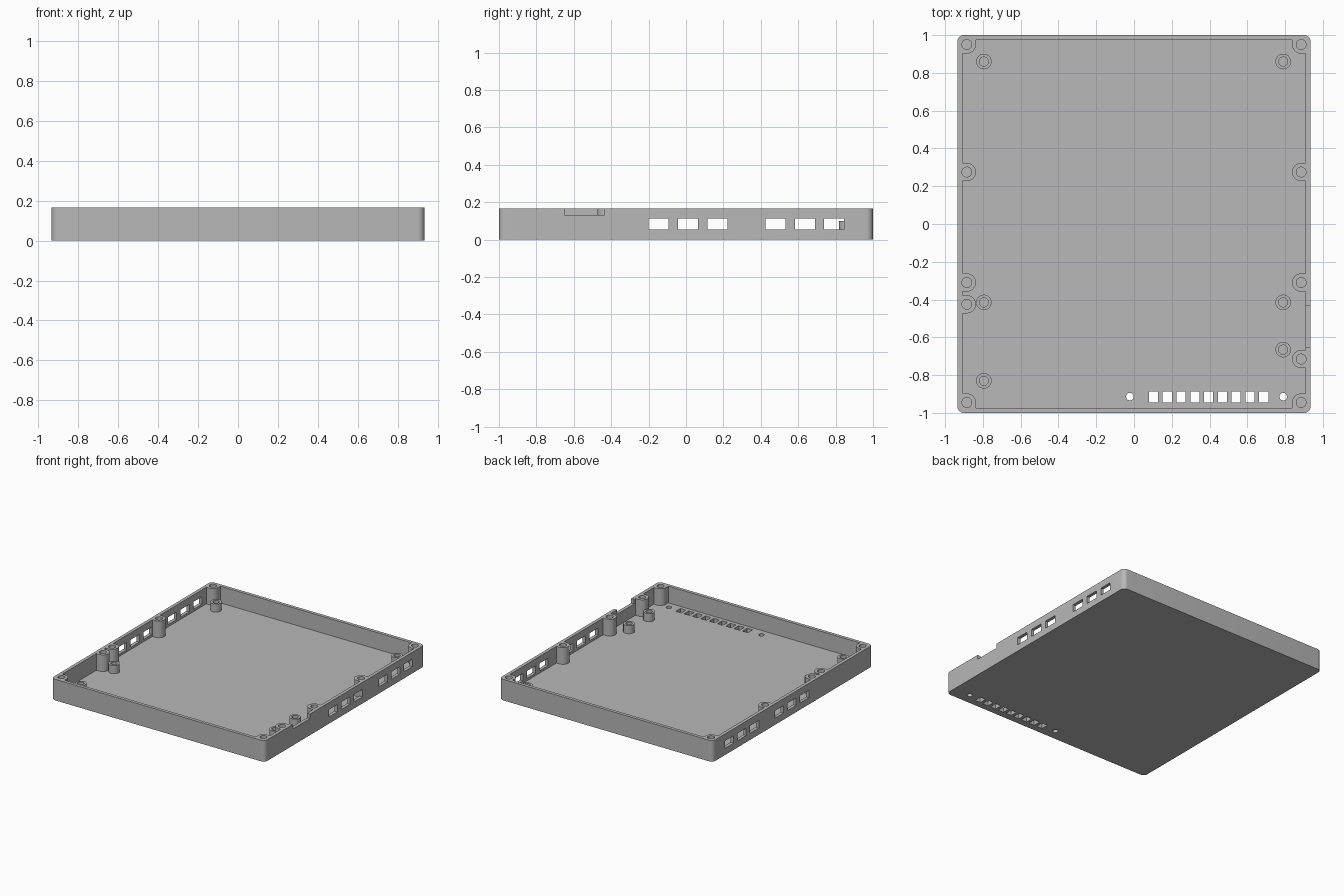
import bpy, bmesh, math
from mathutils import Vector

HX, HY, H = 0.935, 1.0, 0.167      # outer half sizes and height
WALL, FLOOR = 0.026, 0.035
POST_R, HOLE_R = 0.048, 0.026

if "Cube" in bpy.data.objects:
    bpy.data.objects.remove(bpy.data.objects["Cube"], do_unlink=True)

grey = bpy.data.materials.new("mid grey plastic")
grey.use_nodes = True
grey.diffuse_color = (0.48, 0.48, 0.48, 1)
grey.node_tree.nodes["Principled BSDF"].inputs["Base Color"].default_value = grey.diffuse_color


def make(name, bm):
    bmesh.ops.recalc_face_normals(bm, faces=bm.faces)
    mesh = bpy.data.meshes.new(name)
    bm.to_mesh(mesh)
    bm.free()
    mesh.materials.append(grey)
    ob = bpy.data.objects.new(name, mesh)
    bpy.context.collection.objects.link(ob)
    return ob


def prism(bm, outline, z0, z1):
    """Extrude a closed outline of (x, y) points from z0 to z1."""
    face = bm.faces.new([bm.verts.new((x, y, z0)) for x, y in outline])
    top = bmesh.ops.extrude_face_region(bm, geom=[face])["geom"]
    verts = [v for v in top if isinstance(v, bmesh.types.BMVert)]
    bmesh.ops.translate(bm, verts=verts, vec=(0, 0, z1 - z0))


def arc(cx, cy, r, a0, a1, n):
    return [(cx + r * math.cos(math.radians(a0 + (a1 - a0) * i / n)),
             cy + r * math.sin(math.radians(a0 + (a1 - a0) * i / n))) for i in range(n + 1)]


def box(bm, x0, x1, y0, y1, z0, z1):
    prism(bm, [(x0, y0), (x1, y0), (x1, y1), (x0, y1)], z0, z1)


def cylinder(bm, x, y, r, z0, z1):
    prism(bm, arc(x, y, r, 0, 360, 32)[:-1], z0, z1)


def boolean(target, tool, operation):
    mod = target.modifiers.new(operation, 'BOOLEAN')
    mod.operation, mod.object, mod.solver = operation, tool, 'EXACT'
    bpy.context.view_layer.objects.active = target
    bpy.ops.object.modifier_apply(modifier=mod.name)
    bpy.data.objects.remove(tool, do_unlink=True)


def smooth(ob):
    bpy.ops.object.select_all(action='DESELECT')
    ob.select_set(True)
    bpy.context.view_layer.objects.active = ob
    bpy.ops.object.shade_smooth_by_angle(angle=math.radians(30))


# Tray with rounded upright corners
bm = bmesh.new()
R = 0.035
outline = []
for k, (sx, sy) in enumerate([(1, 1), (-1, 1), (-1, -1), (1, -1)]):
    outline += arc(sx * (HX - R), sy * (HY - R), R, 90 * k, 90 * k + 90, 8)
prism(bm, outline, 0, H)
tray = make("tray", bm)

# Hollow inside
bm = bmesh.new()
box(bm, WALL - HX, HX - WALL, WALL - HY, HY - WALL, FLOOR, H + 0.1)
boolean(tray, make("cavity", bm), 'DIFFERENCE')

# Screw posts merged into the walls, level with the rim
PX = 0.885
corners = [(sx * PX, y) for sx in (-1, 1) for y in (-0.945, 0.95)]
sides = [(-PX, 0.275), (-PX, -0.31), (-PX, -0.425), (PX, 0.275), (PX, -0.31), (PX, -0.715)]
bm = bmesh.new()
for x, y in sides:
    s = math.copysign(1, x)
    half = [(x - s * (px - x), py) for px, py in arc(x, y, POST_R, -90, 90, 16)]
    prism(bm, half + [(s * 0.92, y + POST_R), (s * 0.92, y - POST_R)], FLOOR / 2, H)
for x, y in corners:
    sx, sy = math.copysign(1, x), math.copysign(1, y)
    quarter = [(x - sx * (px - x), y - sy * (py - y)) for px, py in arc(x, y, POST_R, 0, 90, 8)]
    ex, ey = sx * 0.92, sy * 0.985
    prism(bm, quarter + [(ex, y - sy * POST_R), (ex, ey), (x - sx * POST_R, ey)], FLOOR / 2, H)
boolean(tray, make("posts", bm), 'UNION')

# Openings: screw holes, side windows, rim notch, floor slots and round holes
bm = bmesh.new()
for x, y in corners + sides:
    cylinder(bm, x, y, HOLE_R, FLOOR, H + 0.05)
for s in (-1, 1):
    for start in (-0.2, 0.425):
        for i in range(3):
            y = start + 0.157 * i
            box(bm, s * 0.9, s * 0.95, y, y + 0.107, 0.053, 0.112)
box(bm, 0.9, 0.95, -0.65, -0.435, 0.131, H + 0.05)
for i in range(9):
    x = 0.103 + 0.073 * i
    box(bm, x - 0.024, x + 0.024, -0.946, -0.887, -0.05, FLOOR + 0.02)
for x in (-0.022, 0.79):
    cylinder(bm, x, -0.914, 0.02, -0.05, FLOOR + 0.02)
boolean(tray, make("openings", bm), 'DIFFERENCE')
smooth(tray)

# Short hollow board standoffs on the floor
spots = [(-0.795, 0.86), (0.79, 0.86), (-0.795, -0.415), (0.79, -0.415),
         (0.79, -0.665), (-0.795, -0.83)]
for i, (x, y) in enumerate(spots):
    bm = bmesh.new()
    ring = [bm.verts.new((r, 0, z)) for r, z in
            [(0.041, FLOOR), (0.041, 0.099), (0.024, 0.099), (0.024, FLOOR)]]
    edges = [bm.edges.new((ring[k], ring[k + 1])) for k in range(3)]
    bmesh.ops.spin(bm, geom=ring + edges, cent=(0, 0, 0), axis=(0, 0, 1),
                   angle=math.tau, steps=32, use_merge=True)
    bmesh.ops.remove_doubles(bm, verts=bm.verts, dist=0.0001)
    bmesh.ops.translate(bm, verts=bm.verts, vec=Vector((x, y, 0)))
    smooth(make(f"standoff_{i + 1}", bm))
